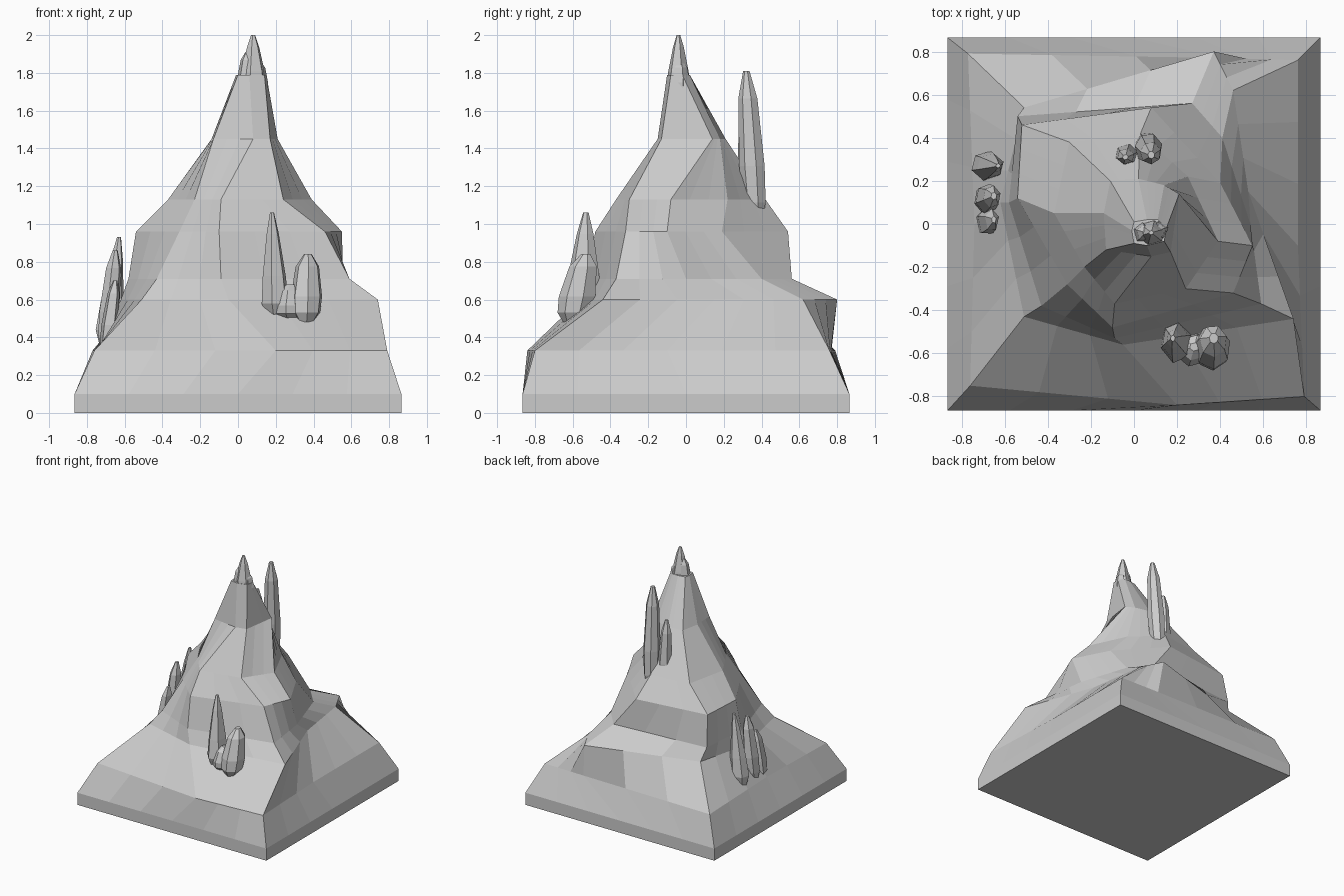
import bpy, bmesh, math
from mathutils import Vector

if "Cube" in bpy.data.objects:
    bpy.data.objects.remove(bpy.data.objects["Cube"])


def loft(name, rings):
    bm = bmesh.new()
    rows = [[bm.verts.new(p) for p in ring] for ring in rings]
    n = len(rows[0])
    for a, b in zip(rows, rows[1:]):
        for i in range(n):
            j = (i + 1) % n
            bm.faces.new((a[i], a[j], b[j], b[i]))
    bm.faces.new(rows[0][::-1])
    bm.faces.new(rows[-1])
    bmesh.ops.recalc_face_normals(bm, faces=bm.faces[:])
    mesh = bpy.data.meshes.new(name)
    bm.to_mesh(mesh)
    bm.free()
    obj = bpy.data.objects.new(name, mesh)
    bpy.context.collection.objects.link(obj)
    return obj


# Mountain contours: corners ordered SW, S, SE, E, NE, N, NW, W
B = 0.865
square = [(-B, -B), (0, -B), (B, -B), (B, 0), (B, B), (0, B), (-B, B), (-B, 0)]
levels = [
    (0.00, square),
    (0.10, square),
    (0.33, [(-.76, -.75), (.2, -.84), (.79, -.80), (.76, -.1),
            (.76, .76), (.40, .77), (-.77, .79), (-.74, 0)]),
    (0.60, [(-.51, -.43), (-.05, -.56), (.74, -.44), (.53, .15),
            (.46, .62), (.37, .80), (-.51, .54), (-.62, .1)]),
    (0.71, [(-.43, -.38), (-.09, -.53), (.59, -.37), (.54, 0),
            (.41, .40), (.27, .56), (-.54, .50), (-.58, .1)]),
    (0.96, [(-.31, -.28), (-.10, -.48), (.46, -.32), (.55, -.1),
            (.40, .19), (.08, .54), (-.52, .46), (-.54, .12)]),
    (1.13, [(-.23, -.20), (-.09, -.37), (.24, -.30), (.39, -.08),
            (.25, .22), (.03, .42), (-.30, .38), (-.37, .05)]),
    (1.45, [(-.13, -.12), (.08, -.15), (.17, -.13), (.21, .14),
            (.14, .18), (.02, .21), (-.11, .20), (-.14, .05)]),
    (1.79, [(0, -.09), (.06, -.10), (.14, -.08), (.15, -.02),
            (.11, .02), (.06, .02), (0, .01), (-.01, -.03)]),
]
SPLIT = 3
rings = []
for z, pts in levels:
    ring = []
    for i, p in enumerate(pts):
        a, b = Vector((*p, z)), Vector((*pts[(i + 1) % 8], z))
        ring += [a.lerp(b, k / SPLIT) for k in range(SPLIT)]
    rings.append(ring)
loft("mountain", rings)

WIDE = ((0, .5), (.14, .9), (.38, 1), (.82, .75), (1, .25))
SHARP = ((0, .6), (.14, 1), (.4, .85), (.8, .45), (1, .15))


def crystal(name, base, tip, rx, ry, sides=6, profile=WIDE, turn=0.3):
    base, tip = Vector(base), Vector(tip)
    rings = []
    for t, s in profile:
        c = base.lerp(tip, t)
        rings.append([c + Vector((rx * s * math.cos(turn + math.tau * k / sides),
                                  ry * s * math.sin(turn + math.tau * k / sides), 0))
                      for k in range(sides)])
    return loft(name, rings)


# Summit spire with small side points
crystal("summit_spire", (.08, -.04, 1.68), (.08, -.04, 2.0), .075, .065, 6, SHARP)
crystal("summit_side_left", (.03, -.04, 1.68), (.05, -.04, 1.91), .045, .05, 5)
crystal("summit_side_right", (.12, -.03, 1.68), (.11, -.03, 1.86), .045, .05, 5)

# Rock pillars on the back slope
crystal("back_pillar_tall", (.06, .37, 1.00), (.08, .32, 1.81), .065, .07, 7)
crystal("back_pillar_short", (-.03, .33, 1.00), (-.04, .31, 1.56), .055, .05)

# Rock shards on the front slope
crystal("front_shard_tall", (.20, -.55, .50), (.18, -.53, 1.06), .075, .10, 6, SHARP)
crystal("front_shard_short", (.36, -.60, .48), (.37, -.53, .84), .085, .10, 7)
crystal("front_shard_foot", (.27, -.59, .50), (.28, -.57, .68), .09, .08, 6)

# Rock shards on the left slope
crystal("left_shard_tall", (-.69, .27, .36), (-.63, .27, .93), .075, .07, 6, SHARP)
crystal("left_shard_middle", (-.70, .11, .34), (-.65, .13, .86), .055, .07)
crystal("left_shard_low", (-.70, .01, .32), (-.65, .02, .70), .045, .07, 5)
